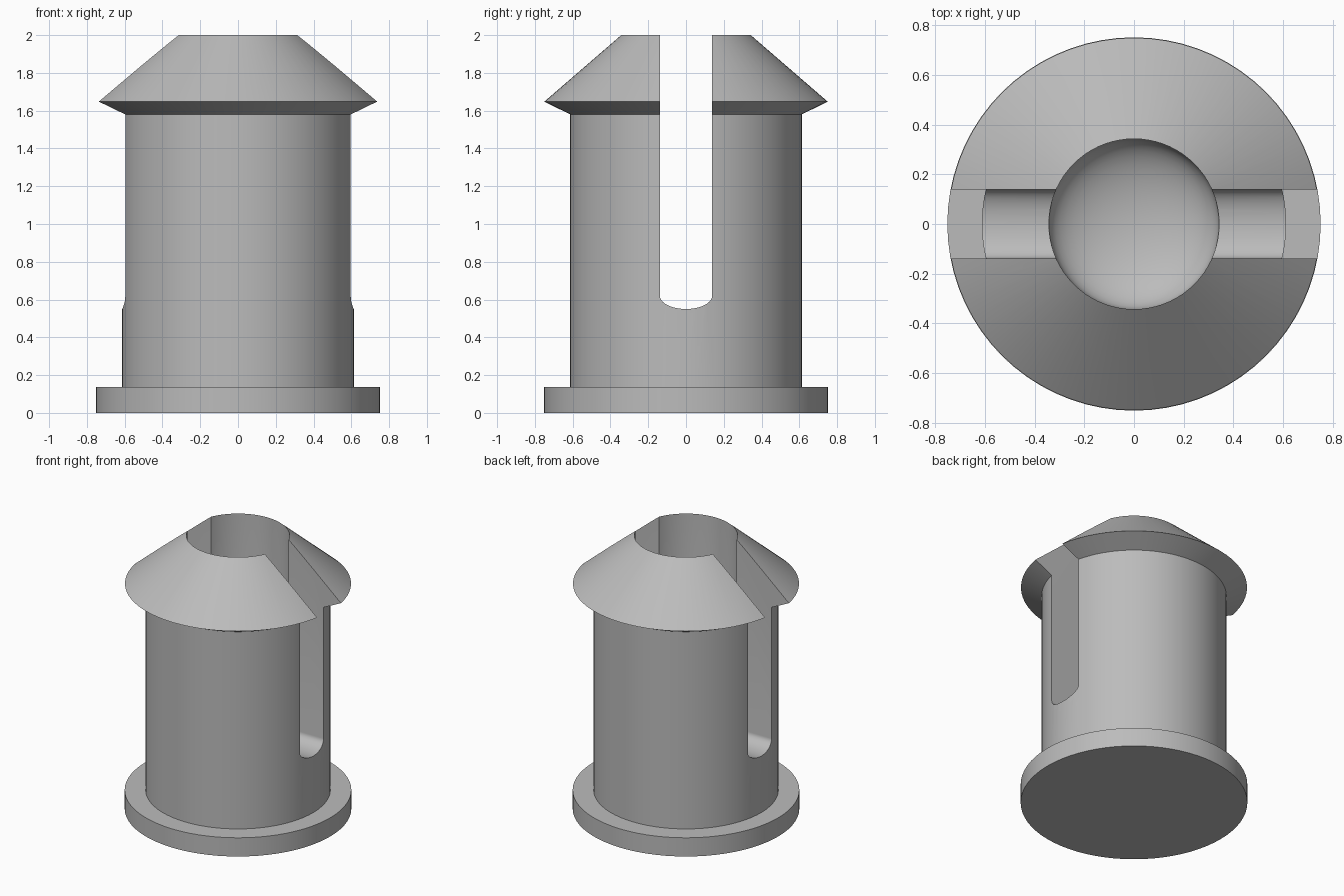
import bpy, bmesh, math
from mathutils import Matrix

cube = bpy.data.objects.get("Cube")
if cube:
    bpy.data.objects.remove(cube)

SEGMENTS = 72
BORE, SLOT, SLOT_LOW, SLOT_ARC = 0.343, 0.138, 0.55, 0.07

grey = bpy.data.materials.new("plain grey")
grey.use_nodes = True
grey.diffuse_color = (0.5, 0.5, 0.5, 1)
grey.node_tree.nodes["Principled BSDF"].inputs["Base Color"].default_value = grey.diffuse_color


def make_object(name, bm):
    bmesh.ops.recalc_face_normals(bm, faces=bm.faces)
    mesh = bpy.data.meshes.new(name)
    bm.to_mesh(mesh)
    bm.free()
    mesh.materials.append(grey)
    obj = bpy.data.objects.new(name, mesh)
    bpy.context.collection.objects.link(obj)
    return obj


def lathe(name, profile):
    """Revolve (radius, z) points around the z axis."""
    bm = bmesh.new()
    verts = [bm.verts.new((r, 0, z)) for r, z in profile]
    edges = [bm.edges.new(pair) for pair in zip(verts, verts[1:])]
    bmesh.ops.spin(bm, geom=verts + edges, cent=(0, 0, 0), axis=(0, 0, 1),
                   angle=math.tau, steps=SEGMENTS)
    bmesh.ops.remove_doubles(bm, verts=bm.verts, dist=0.0005)
    return make_object(name, bm)


# Flanged pin: base disc, shaft, conical barbed head, then a blind bore with a bowl floor
outside = [(0, 0), (0.752, 0), (0.752, 0.137), (0.613, 0.137),
           (0.613, 1.58), (0.75, 1.648), (BORE, 2)]
bowl = [(BORE * math.cos(a), SLOT_LOW - 0.17 * math.sin(a))
        for a in (math.pi / 2 * i / 12 for i in range(12))]
pin = lathe("slotted_pin", outside + bowl + [(0, SLOT_LOW - 0.17)])

# Slot cutter: round-bottomed profile run right through along x
bm = bmesh.new()
outline = [(SLOT, 2.2), (-SLOT, 2.2)]
outline += [(-SLOT * math.cos(a), SLOT_LOW + SLOT_ARC * (1 - math.sin(a)))
            for a in (math.pi * i / 20 for i in range(21))]
face = bm.faces.new([bm.verts.new((-1, y, z)) for y, z in outline])
end = bmesh.ops.extrude_face_region(bm, geom=[face])["geom"]
bmesh.ops.transform(bm, matrix=Matrix.Translation((2, 0, 0)),
                    verts=[v for v in end if isinstance(v, bmesh.types.BMVert)])
cutter = make_object("slot_cutter", bm)
cutter.hide_render = True

# Cut the slot and drop the cutter
cut = pin.modifiers.new("slot", 'BOOLEAN')
cut.operation = 'DIFFERENCE'
cut.solver = 'EXACT'
cut.object = cutter
bpy.ops.object.select_all(action='DESELECT')
bpy.context.view_layer.objects.active = pin
pin.select_set(True)
bpy.ops.object.modifier_apply(modifier=cut.name)
bpy.data.objects.remove(cutter)

bpy.ops.object.shade_smooth_by_angle(angle=math.radians(25))
